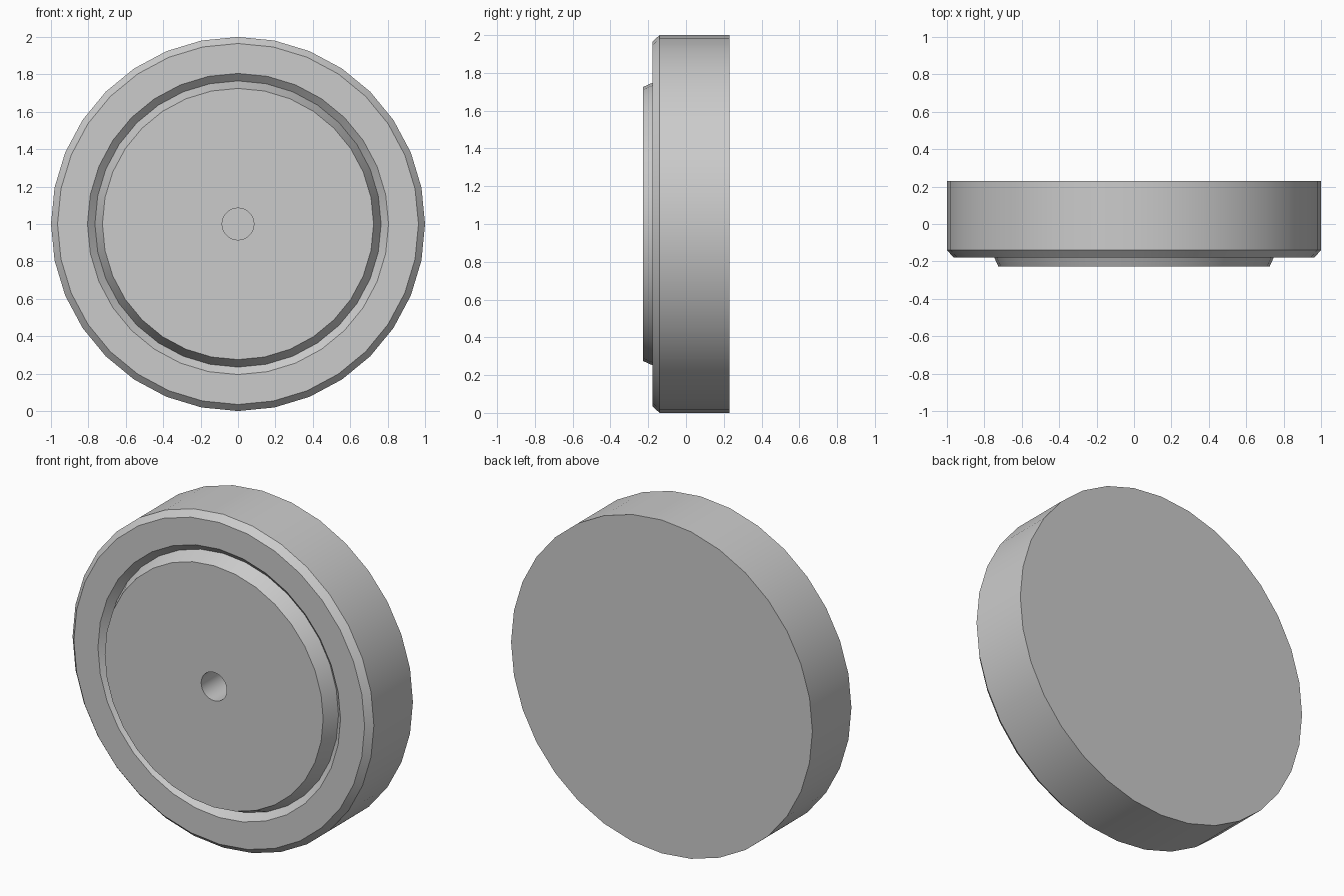
import bpy, bmesh, math

if "Cube" in bpy.data.objects:
    bpy.data.objects.remove(bpy.data.objects["Cube"])

SIDES = 32

# Wheel profile as (radius, y), from the back centre round to the axle hole
profile = [
    (1.0, 0.23), (1.0, -0.14),        # tread
    (0.965, -0.178),                  # outer chamfer
    (0.805, -0.178), (0.765, -0.14),  # rim face and groove
    (0.725, -0.228),                  # raised hub disc
    (0.085, -0.228), (0.085, 0.15),   # axle hole
]

bm = bmesh.new()
rings = []
for r, y in profile:
    ring = []
    for i in range(SIDES):
        a = 2 * math.pi * i / SIDES
        ring.append(bm.verts.new((r * math.cos(a), y, 1 + r * math.sin(a))))
    rings.append(ring)

# Skin between neighbouring rings
for a, b in zip(rings, rings[1:]):
    for i in range(SIDES):
        j = (i + 1) % SIDES
        bm.faces.new((a[i], a[j], b[j], b[i]))

# Flat back and blind end of the axle hole
bm.faces.new(rings[0])
bm.faces.new(rings[-1])
bmesh.ops.recalc_face_normals(bm, faces=bm.faces)

mesh = bpy.data.meshes.new("wheel")
bm.to_mesh(mesh)
bm.free()
wheel = bpy.data.objects.new("wheel", mesh)
bpy.context.collection.objects.link(wheel)

# Smooth round walls with crisp profile corners
bpy.context.view_layer.objects.active = wheel
wheel.select_set(True)
bpy.ops.object.shade_smooth_by_angle(angle=math.radians(25))
